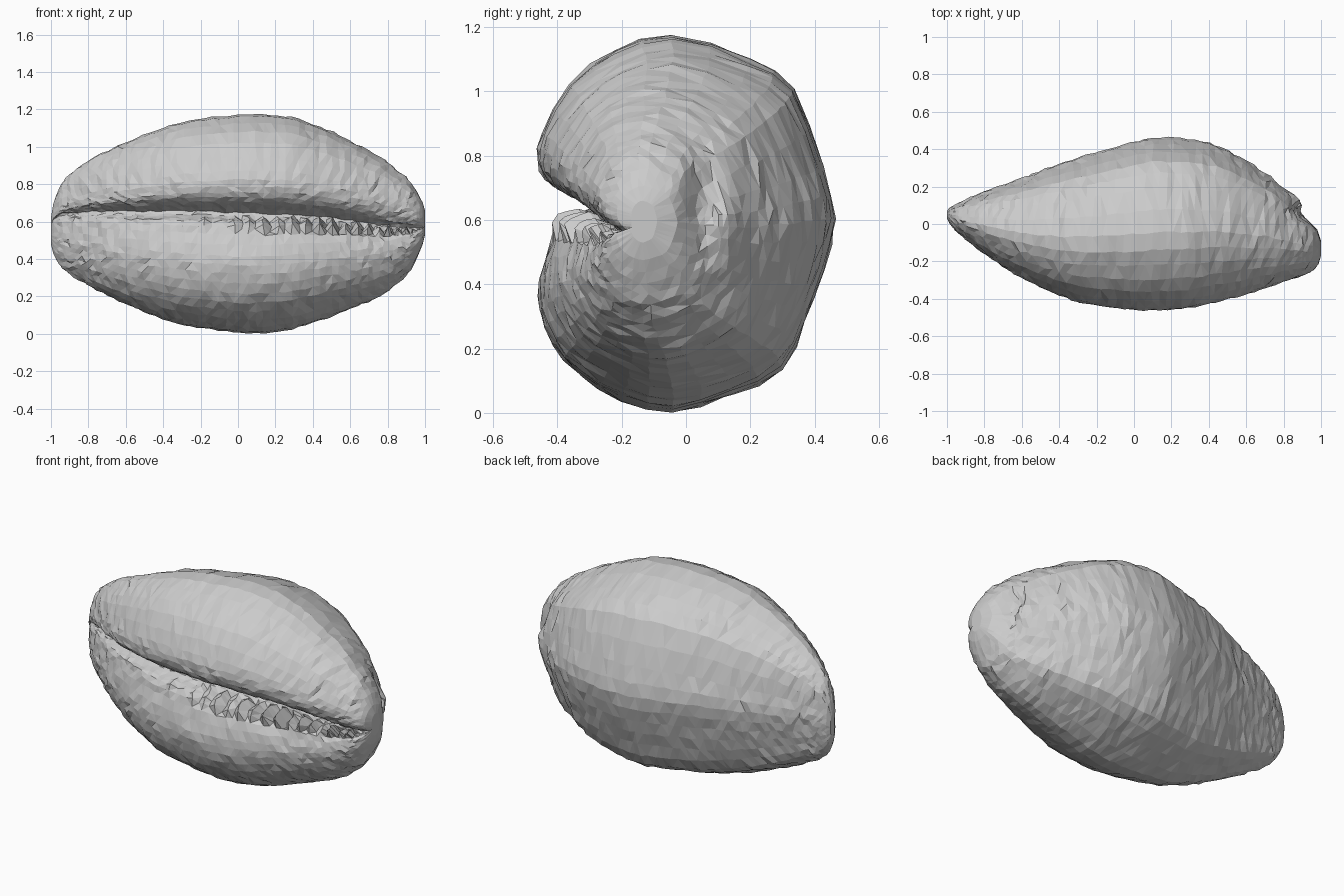
import bpy, bmesh, math, random
from mathutils import Vector

if "Cube" in bpy.data.objects:
    bpy.data.objects.remove(bpy.data.objects["Cube"])

random.seed(4)
RINGS = 68

# Outline stations along the length: x, bottom z, top z, front y, back y
STATIONS = [
    (-1.00, .48, .62, .03, .07), (-.985, .42, .71, .00, .09), (-.95, .36, .80, -.04, .105),
    (-.85, .285, .90, -.12, .155), (-.70, .205, .98, -.23, .21), (-.50, .115, 1.065, -.34, .285),
    (-.30, .045, 1.14, -.42, .355), (0, .005, 1.175, -.46, .44), (.10, .00, 1.178, -.462, .467),
    (.30, .025, 1.16, -.45, .455), (.45, .075, 1.105, -.415, .425), (.60, .13, 1.035, -.375, .34),
    (.75, .19, .955, -.325, .24), (.82, .24, .90, -.30, .16), (.90, .31, .84, -.275, .10),
    (.95, .39, .77, -.255, .05), (.985, .47, .71, -.22, -.02), (1.0, .53, .66, -.17, -.09)]

# Normalised cross-section (y, z) with the slit on the front side
PROFILE = [
    (1, .02), (.92, .30), (.72, .71), (.42, .87), (-.1, 1), (-.48, .92), (-.78, .74),
    (-.97, .48), (-1, .34), (-.95, .24), (-.82, .17), (-.62, .10), (-.70, .045),
    (-.84, .01), (-.91, -.10), (-.99, -.30), (-.98, -.46), (-.90, -.64), (-.72, -.80),
    (-.43, -.94), (-.1, -1), (.3, -.91), (.64, -.78), (.80, -.52), (.92, -.25)]


def station(x):
    for a, b in zip(STATIONS, STATIONS[1:]):
        if x <= b[0]:
            t = max(0, (x - a[0]) / (b[0] - a[0]))
            return [p + (q - p) * t for p, q in zip(a[1:], b[1:])]
    return STATIONS[-1][1:]


def soft_station(x):
    # averages neighbouring stations away from the tips
    w = min(.05, (1 - abs(x)) * .3)
    return [(p + 2 * q + r) / 4
            for p, q, r in zip(station(x - w), station(x), station(x + w))]


def smooth_closed(pts):
    # doubles the point count with Catmull-Rom midpoints
    out, n = [], len(pts)
    for i in range(n):
        a, b, c, d = (Vector(pts[(i + k) % n]) for k in (-1, 0, 1, 2))
        out += [b, (9 * (b + c) - a - d) / 16]
    return out


def gauss(d, s):
    return math.exp(-(d / s) ** 2)


section = smooth_closed(PROFILE)
n = len(section)
bm = bmesh.new()
rings = []
for i in range(RINGS):
    t = 2 * i / (RINGS - 1) - 1
    x = .45 * t + .55 * math.sin(t * math.pi / 2)
    z0, z1, y0, y1 = soft_station(x)
    tooth = random.uniform(.3, 1.2) if -.2 < x < .92 else .15
    ring = []
    for k, (u, v) in enumerate(section):
        y = (y0 + y1) / 2 + u * (y1 - y0) / 2
        z = (z0 + z1) / 2 + v * (z1 - z0) / 2
        # the slit drops slightly towards the right end
        if u < -.5:
            z -= .035 * x * gauss(v - .08, .2)
        # irregular teeth on the rim of the lower lip (profile points 12 to 14)
        if 24 <= k <= 27:
            s = (1 if i % 2 else -1) * tooth * min(1, .3 + max(0, x) * 2)
            y -= .022 * s
            z += .025 * s
        # hollow around the spire at the right end, with the spire behind it
        px = x
        if x > .6:
            px -= .065 * gauss(y - .05, .055) * gauss(z - .64, .17)
            px += .035 * gauss(y - .13, .05) * gauss(z - .60, .13)
        j = .005 * min(1, (1 - abs(x)) * 12)
        ring.append(bm.verts.new((px + random.uniform(-j, j) * 1.5, y + random.uniform(-j, j),
                                  max(0, z + random.uniform(-j, j)))))
    rings.append(ring)

# Skin the rings and close both tips
for a, b in zip(rings, rings[1:]):
    for k in range(n):
        bm.faces.new((a[k], b[k], b[(k + 1) % n], a[(k + 1) % n]))
for ring in (rings[0], rings[-1]):
    bm.faces.new(ring)
bmesh.ops.triangulate(bm, faces=bm.faces[:])
bmesh.ops.recalc_face_normals(bm, faces=bm.faces[:])

mesh = bpy.data.meshes.new("sea_shell")
bm.to_mesh(mesh)
bm.free()
bpy.context.collection.objects.link(bpy.data.objects.new("sea_shell", mesh))
